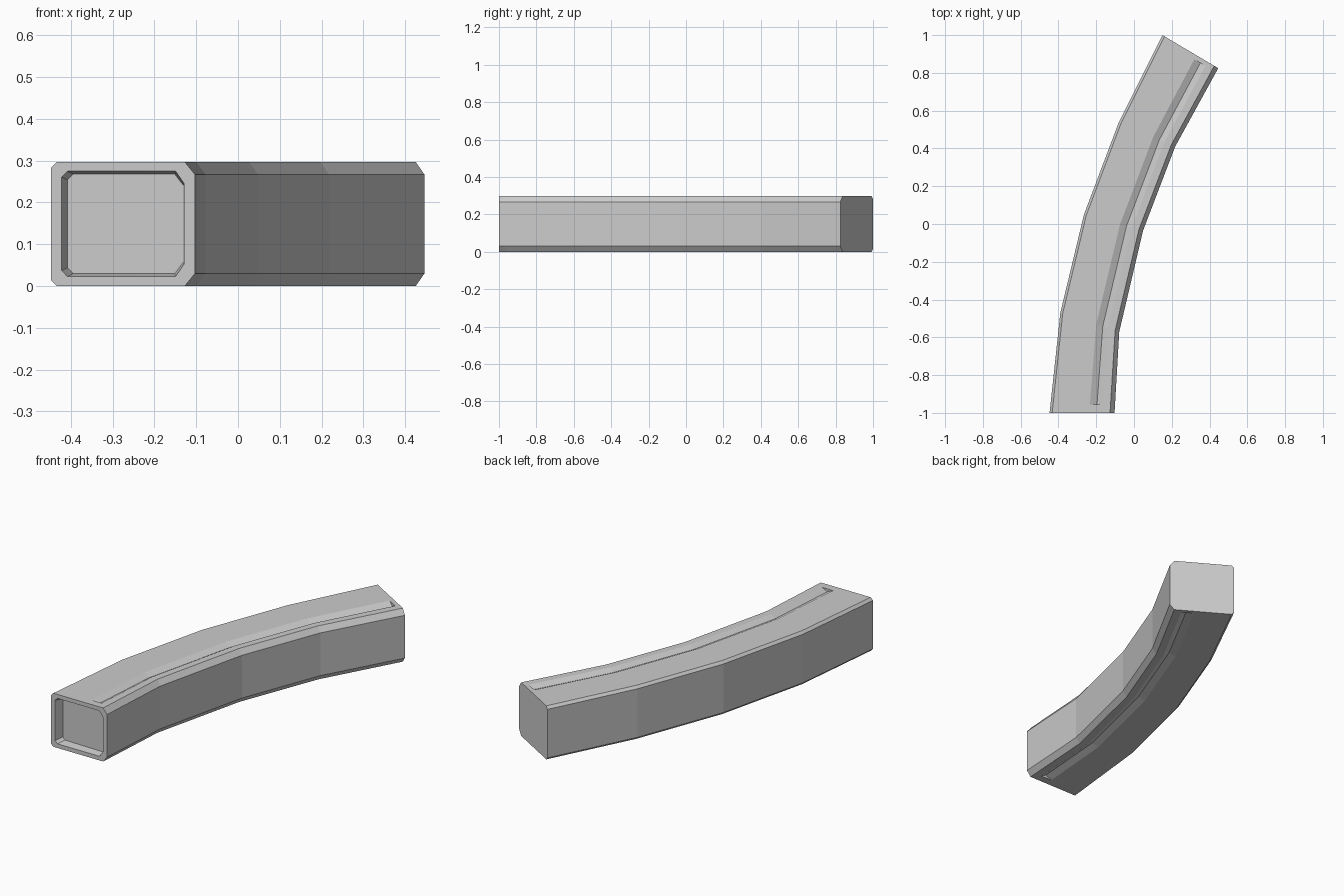
import bpy, bmesh
from mathutils import Vector

if "Cube" in bpy.data.objects:
    bpy.data.objects.remove(bpy.data.objects["Cube"])

# Curved path: outer (left) and inner (right) edges of the box at each bend
LEFT = [(-0.447, -1), (-0.39, -0.47), (-0.265, 0.05), (-0.08, 0.54), (0.15, 1.0)]
RIGHT = [(-0.103, -1), (-0.078, -0.57), (0.048, -0.035), (0.218, 0.41), (0.446, 0.825)]
H = 0.297


def section(u0, u1, z0, z1, cl, cr, depth=0.0):
    """Chamfered box outline in (u, z) with a shallow V groove top and bottom.
    cl / cr are the (u, z) chamfers on the left and right."""
    mid = (z0 + z1) / 2
    w = u1 - u0
    top = [(u0, z1 - cl[1]), (u0 + cl[0], z1),
           (u0 + 0.61 * w, z1), (u0 + 0.72 * w, z1 - depth), (u0 + 0.81 * w, z1),
           (u1 - cr[0], z1), (u1, z1 - cr[1])]
    return top + [(u, 2 * mid - z) for u, z in reversed(top)]


def place(outline, t):
    """Put a (u, z) outline at path position t (0 to 4)."""
    i = min(int(t), 3)
    l = Vector(LEFT[i]).lerp(Vector(LEFT[i + 1]), t - i)
    r = Vector(RIGHT[i]).lerp(Vector(RIGHT[i + 1]), t - i)
    return [(*l.lerp(r, u), z) for u, z in outline]


plain = section(0, 1, 0, H, (0.04, 0.014), (0.07, 0.03))
grooved = section(0, 1, 0, H, (0.04, 0.014), (0.07, 0.03), 0.017)
mouth = section(0.073, 0.925, 0.023, 0.275, (0.04, 0.014), (0.06, 0.03))
floor = section(0.10, 0.912, 0.03, 0.268, (0.04, 0.014), (0.06, 0.027))

# Pocket floor, pocket mouth, then the body with grooves stopping short of both ends
rings = [place(floor, 0.09), place(mouth, 0), place(plain, 0),
         place(plain, 0.095), place(grooved, 0.095),
         place(grooved, 1), place(grooved, 2), place(grooved, 3),
         place(grooved, 3.95), place(plain, 3.95), place(plain, 4)]

bm = bmesh.new()
loops = [[bm.verts.new(p) for p in ring] for ring in rings]
for a, b in zip(loops, loops[1:]):
    for i in range(len(a)):
        j = (i + 1) % len(a)
        bm.faces.new((a[i], a[j], b[j], b[i]))
bm.faces.new(loops[0])
bm.faces.new(loops[-1])
bmesh.ops.remove_doubles(bm, verts=bm.verts, dist=0.0005)
bmesh.ops.recalc_face_normals(bm, faces=bm.faces)

mesh = bpy.data.meshes.new("curved_box_magazine")
bm.to_mesh(mesh)
bm.free()
body = bpy.data.objects.new("curved_box_magazine", mesh)
bpy.context.collection.objects.link(body)
